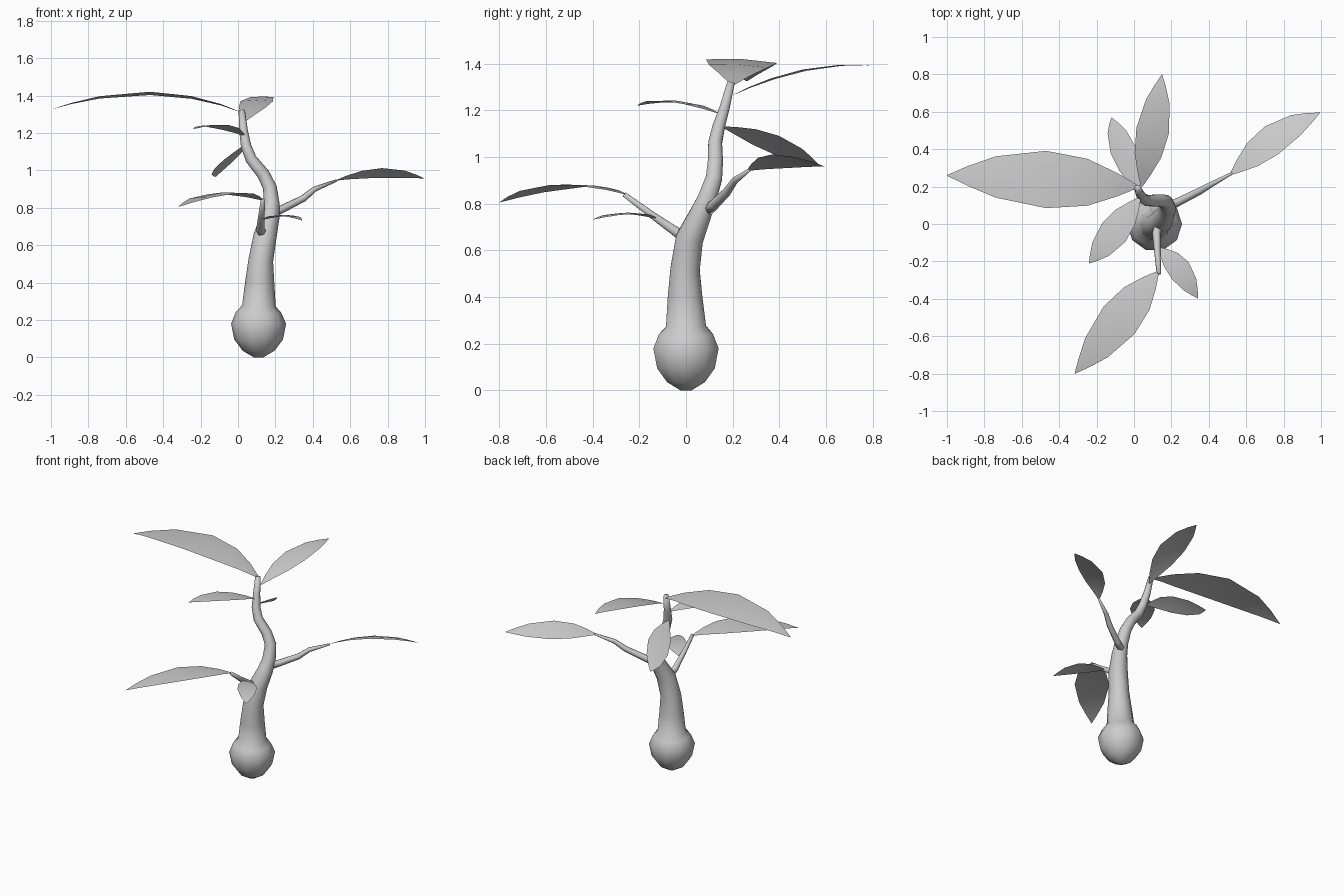
import bpy, bmesh, math
from mathutils import Vector

if "Cube" in bpy.data.objects:
    bpy.data.objects.remove(bpy.data.objects["Cube"])


def finish(name, bm):
    bmesh.ops.recalc_face_normals(bm, faces=bm.faces[:])
    me = bpy.data.meshes.new(name)
    bm.to_mesh(me)
    bm.free()
    for p in me.polygons:
        p.use_smooth = True
    ob = bpy.data.objects.new(name, me)
    bpy.context.collection.objects.link(ob)
    return ob


def tube(name, pts, sides):
    """Round tube through (x, y, z, radius) points, rings square to the path."""
    bm = bmesh.new()
    cs = [Vector(p[:3]) for p in pts]
    rings = []
    for i, c in enumerate(cs):
        tangent = cs[min(i + 1, len(cs) - 1)] - cs[max(i - 1, 0)]
        q = Vector((0, 0, 1)).rotation_difference(tangent)
        ring = []
        for k in range(sides):
            a = 2 * math.pi * k / sides
            ring.append(bm.verts.new(c + q @ Vector((math.cos(a), math.sin(a), 0)) * pts[i][3]))
        rings.append(ring)
    for a, b in zip(rings, rings[1:]):
        for k in range(sides):
            n = (k + 1) % sides
            bm.faces.new((a[k], a[n], b[n], b[k]))
    bm.faces.new(rings[0][::-1])
    bm.faces.new(rings[-1])
    return finish(name, bm)


# position along the leaf, relative half width
LEAF = [(0, .05), (.12, .42), (.28, .82), (.5, 1), (.76, .72), (.9, .34), (1, .01)]


def leaf(name, base, mid, tip, half):
    """Thin arched blade: base, middle and tip of the midrib, half-width vector."""
    b, m, t_, h = (Vector(v) for v in (base, mid, tip, half))
    drop = Vector((0, 0, -.06 * h.length))
    bm = bmesh.new()
    rows = []
    for t, w in LEAF:
        c = b * (2 * (t - .5) * (t - 1)) + m * (4 * t * (1 - t)) + t_ * (2 * t * (t - .5))
        rows.append([bm.verts.new(c + h * (w * s) + drop * (w * abs(s))) for s in (-1, 0, 1)])
    for a, c in zip(rows, rows[1:]):
        for k in range(2):
            bm.faces.new((a[k], a[k + 1], c[k + 1], c[k]))
    return finish(name, bm)


# Bulbous foot flowing into the bent stem
tube("bulb_and_stem", [
    (.11, 0, 0, .025), (.11, 0, .035, .085), (.11, 0, .095, .13), (.11, 0, .18, .147),
    (.11, 0, .24, .122), (.112, 0, .275, .09), (.116, -.004, .40, .078),
    (.122, -.004, .52, .066), (.145, .015, .65, .062), (.172, .06, .75, .05),
    (.18, .09, .82, .043), (.17, .12, .91, .037), (.135, .126, .98, .034),
    (.07, .125, 1.06, .031), (.043, .14, 1.13, .028), (.03, .165, 1.21, .023),
    (.02, .193, 1.32, .017)], 10)

# Two side branches
tube("right_branch", [(.18, .09, .77, .026), (.24, .12, .795, .022), (.35, .175, .85, .019),
                      (.41, .21, .90, .015), (.525, .272, .945, .007)], 6)
tube("front_branch", [(.14, .02, .64, .03), (.12, -.05, .685, .023),
                      (.125, -.15, .755, .017), (.133, -.265, .84, .012)], 6)

# Leaves
leaf("top_left_leaf", (.02, .2, 1.31), (-.47, .238, 1.42), (-1, .26, 1.325), (0, -.153, .008))
leaf("top_back_leaf", (.04, .2, 1.265), (.1, .5, 1.375), (.15, .8, 1.39), (.087, -.015, 0))
leaf("upper_front_leaf", (.035, .145, 1.185), (-.108, -.045, 1.242), (-.24, -.21, 1.22),
     (.062, -.05, .004))
leaf("upper_back_leaf", (.025, .155, 1.13), (-.055, .39, 1.055), (-.12, .57, .965),
     (.07, .01, .04))
leaf("right_branch_leaf", (.515, .265, .943), (.735, .447, .99), (.995, .595, .957),
     (.035, -.075, .027))
leaf("front_branch_leaf", (.13, -.255, .84), (-.08, -.515, .882), (-.317, -.8, .805),
     (.083, -.073, .004))
leaf("small_front_leaf", (.128, -.125, .735), (.248, -.25, .762), (.342, -.398, .732),
     (.045, .045, 0))
